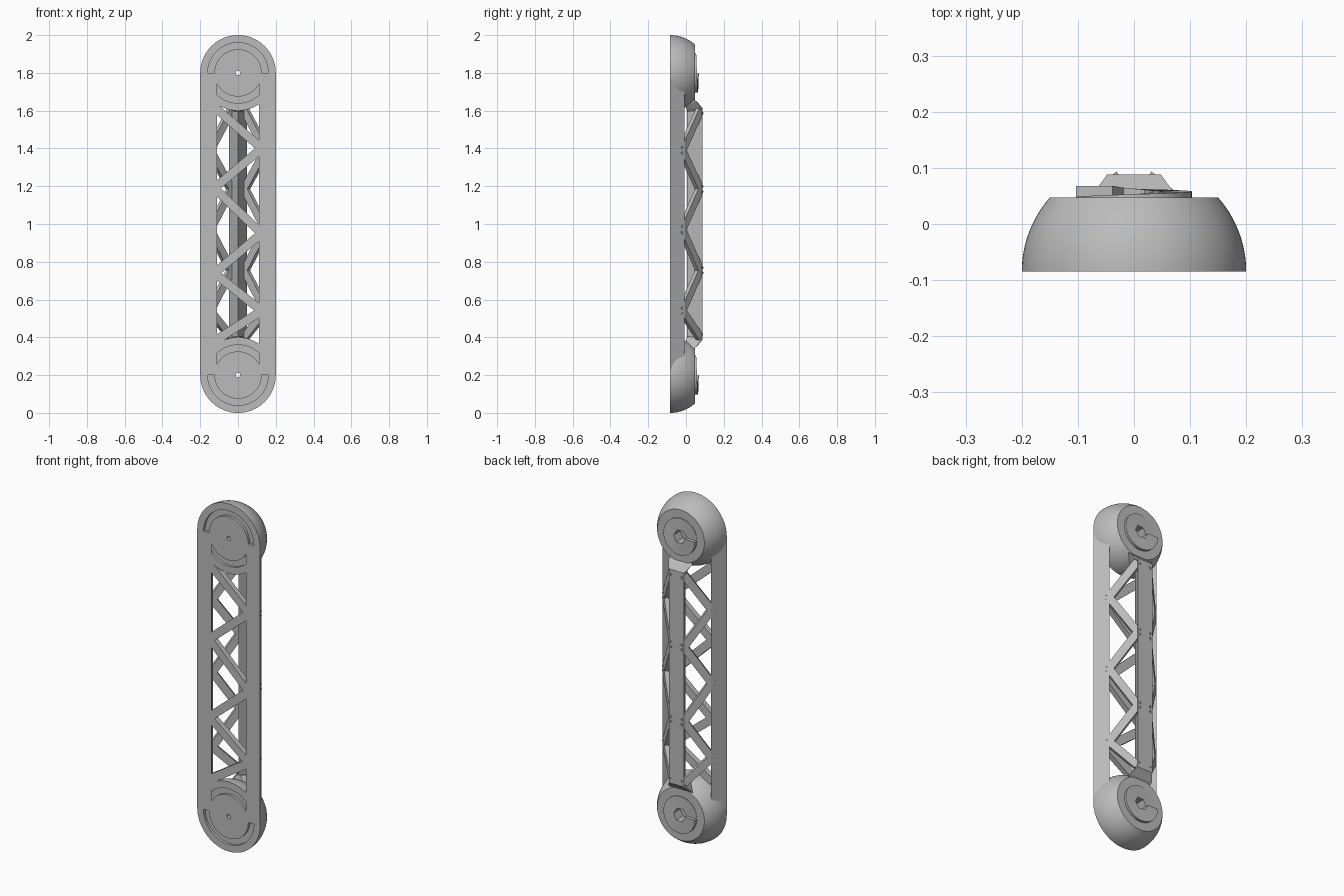
import bpy, bmesh, math
from mathutils import Vector

cube = bpy.data.objects.get("Cube")
if cube:
    bpy.data.objects.remove(cube, do_unlink=True)

grey = bpy.data.materials.new("plain grey")
grey.use_nodes = True
COLOUR = (0.5, 0.5, 0.5, 1)
grey.diffuse_color = COLOUR
grey.node_tree.nodes["Principled BSDF"].inputs["Base Color"].default_value = COLOUR

FRONT, R = -0.085, 0.2
SEG = 96


def finish(bm, name, smooth=False):
    bmesh.ops.recalc_face_normals(bm, faces=bm.faces)
    mesh = bpy.data.meshes.new(name)
    bm.to_mesh(mesh)
    bm.free()
    mesh.materials.append(grey)
    ob = bpy.data.objects.new(name, mesh)
    bpy.context.collection.objects.link(ob)
    if smooth:
        bpy.ops.object.select_all(action='DESELECT')
        ob.select_set(True)
        bpy.context.view_layer.objects.active = ob
        bpy.ops.object.shade_smooth_by_angle(angle=math.radians(25))
    return ob


def hex_radius(a, apothem=0.033):
    return apothem / math.cos((a % (math.pi / 3)) - math.pi / 6)


def lathe(name, cz, section, closed):
    """Sweep section(t) -> [(radius, y)] around the y axis at height cz."""
    bm = bmesh.new()
    rings = []
    for i in range(SEG if closed else SEG + 1):
        a = math.pi - 2 * math.pi * i / SEG
        rings.append([bm.verts.new((r * math.cos(a), y, cz + r * math.sin(a)))
                      for r, y in section(a, i / SEG)])
    n = len(rings[0])
    for i in range(SEG):
        p, q = rings[i], rings[(i + 1) % len(rings)]
        for k in range(n):
            m = (k + 1) % n
            bm.faces.new((p[k], p[m], q[m], q[k]))
    if not closed:
        bm.faces.new(rings[0])
        bm.faces.new(rings[-1])
    return finish(bm, name, True)


def dome_section(a, t):
    top = math.acos(0.15 / R)
    arc = [(R * math.cos(top * k / 12), FRONT + R * math.sin(top * k / 12)) for k in range(13)]
    h, floor = hex_radius(a), 0.0
    groove = FRONT + 0.015
    return ([(0.012, FRONT), (0.125, FRONT), (0.125, groove), (0.16, groove), (0.16, FRONT)]
            + arc + [(h, arc[-1][1]), (h, floor), (0.012, floor)])


def ramp_section(a, t):
    h, y = hex_radius(a), 0.048 + 0.02 * t
    return [(h, 0.04), (0.103, 0.04), (0.103, y), (h, y)]


def prism(name, outline, z0, z1):
    bm = bmesh.new()
    face = bm.faces.new([bm.verts.new((x, y, z0)) for x, y in outline])
    ext = bmesh.ops.extrude_face_region(bm, geom=[face])
    verts = [v for v in ext["geom"] if isinstance(v, bmesh.types.BMVert)]
    bmesh.ops.translate(bm, verts=verts, vec=(0, 0, z1 - z0))
    return finish(bm, name)


def bar(bm, a, b, normal, width, thick):
    """Flat bar from a to b, its broad side facing along normal."""
    a, b = Vector(a), Vector(b)
    d = (b - a).normalized()
    w = Vector(normal).cross(d).normalized()
    n = d.cross(w)
    ends = [[bm.verts.new(p + w * (u * width / 2) + n * (v * thick / 2))
             for u, v in ((-1, -1), (1, -1), (1, 1), (-1, 1))] for p in (a, b)]
    bm.faces.new(ends[0])
    bm.faces.new(ends[1])
    for k in range(4):
        m = (k + 1) % 4
        bm.faces.new((ends[0][k], ends[0][m], ends[1][m], ends[1][k]))


# Domed ends with a spiral ramp and hexagonal socket on the back
for place, cz in (("lower", R), ("upper", 2 - R)):
    lathe(place + "_dome", cz, dome_section, True)
    lathe(place + "_ramp_ring", cz, ramp_section, False)

# Triangular side rails and back rail
for side, s in (("left", 1), ("right", -1)):
    prism(side + "_rail", [(s * 0.2, FRONT), (s * 0.155, -0.008), (s * 0.11, FRONT)], R, 2 - R)
prism("back_rail", [(-0.048, 0.088), (0.048, 0.088), (0, 0.006)], 0.385, 1.615)

# Necks joining the back rail to the domes
for place, flip in (("upper", False), ("lower", True)):
    bm = bmesh.new()
    for x, y, z in ((0.048, 0.088, 1.615), (0.048, 0.085, 1.605), (0.01, 0.006, 1.595),
                    (0.072, 0.055, 1.65), (0.072, 0.0, 1.69), (0.03, 0.0, 1.62)):
        for s in (1, -1):
            bm.verts.new((s * x, y, 2 - z if flip else z))
    bmesh.ops.convex_hull(bm, input=bm.verts)
    finish(bm, place + "_neck")

# Zigzag of flat bars across the front
nodes = [1.62, 1.4, 1.19, 0.95, 0.74, 0.54, 0.38]
bm = bmesh.new()
for i in range(len(nodes) - 1):
    s = -1 if i % 2 == 0 else 1
    bar(bm, (s * 0.125, FRONT + 0.0155, nodes[i]),
        (-s * 0.125, FRONT + 0.0155, nodes[i + 1]), (0, 1, 0), 0.046, 0.03)
finish(bm, "front_lattice")

# Zigzag bars from each side rail to the back rail
nodes = [1.6, 1.39, 1.185, 0.97, 0.755, 0.54, 0.4]
for side, s in (("left", 1), ("right", -1)):
    bm = bmesh.new()
    ends = [(s * 0.037, 0.073), (s * 0.148, -0.022)]
    for i in range(len(nodes) - 1):
        a, b = ends[i % 2], ends[(i + 1) % 2]
        bar(bm, (*a, nodes[i]), (*b, nodes[i + 1]), (s * 0.65, 0.76, 0), 0.042, 0.024)
    finish(bm, side + "_lattice")
